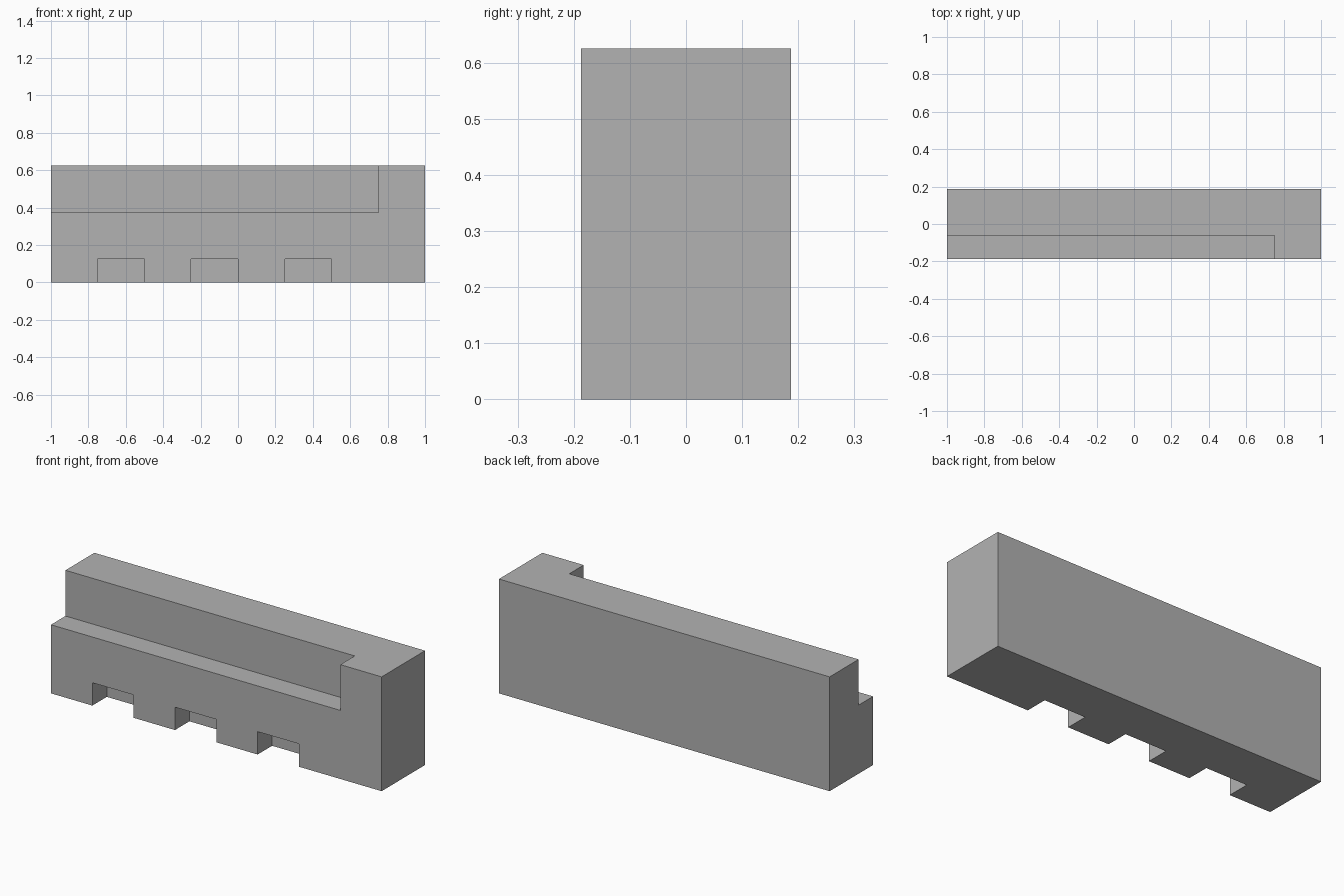
import bpy

default_cube = bpy.data.objects.get("Cube")
if default_cube:
    bpy.data.objects.remove(default_cube, do_unlink=True)

LENGTH, DEPTH, HEIGHT = 2.0, 0.375, 0.625
UNIT = 0.125            # depth of the ledge and notches
FRONT = -DEPTH / 2
OVER = 0.1              # cutter overshoot past the outer faces

grey = bpy.data.materials.new("plain grey")
grey.use_nodes = True
colour = (0.448, 0.448, 0.448, 1)
grey.diffuse_color = colour
grey.node_tree.nodes["Principled BSDF"].inputs["Base Color"].default_value = colour


def box(name, low, high):
    """Box spanning two opposite corners."""
    centre = [(a + b) / 2 for a, b in zip(low, high)]
    bpy.ops.mesh.primitive_cube_add(size=1, location=centre)
    obj = bpy.context.object
    obj.name = name
    obj.scale = [b - a for a, b in zip(low, high)]
    bpy.ops.object.transform_apply(location=True, rotation=False, scale=True)
    obj.data.materials.append(grey)
    return obj


def cut(target, cutter):
    """Subtract the cutter from the target and discard it."""
    cutter.hide_render = True
    mod = target.modifiers.new("cut", "BOOLEAN")
    mod.operation = "DIFFERENCE"
    mod.solver = "EXACT"
    mod.object = cutter
    bpy.context.view_layer.objects.active = target
    bpy.ops.object.modifier_apply(modifier=mod.name)
    bpy.data.objects.remove(cutter, do_unlink=True)


# Solid block
block = box("notched_block", (-LENGTH / 2, FRONT, 0), (LENGTH / 2, -FRONT, HEIGHT))

# Long ledge along the upper front, open at the right end
cut(block, box("ledge_cutter",
               (-LENGTH / 2 - OVER, FRONT - OVER, 3 * UNIT),
               (0.75, FRONT + UNIT, HEIGHT + OVER)))

# Three notches along the lower front edge
for i in range(3):
    x = -0.75 + i * 0.5
    cut(block, box("notch_cutter",
                   (x, FRONT - OVER, -OVER),
                   (x + 2 * UNIT, FRONT + UNIT, UNIT)))
